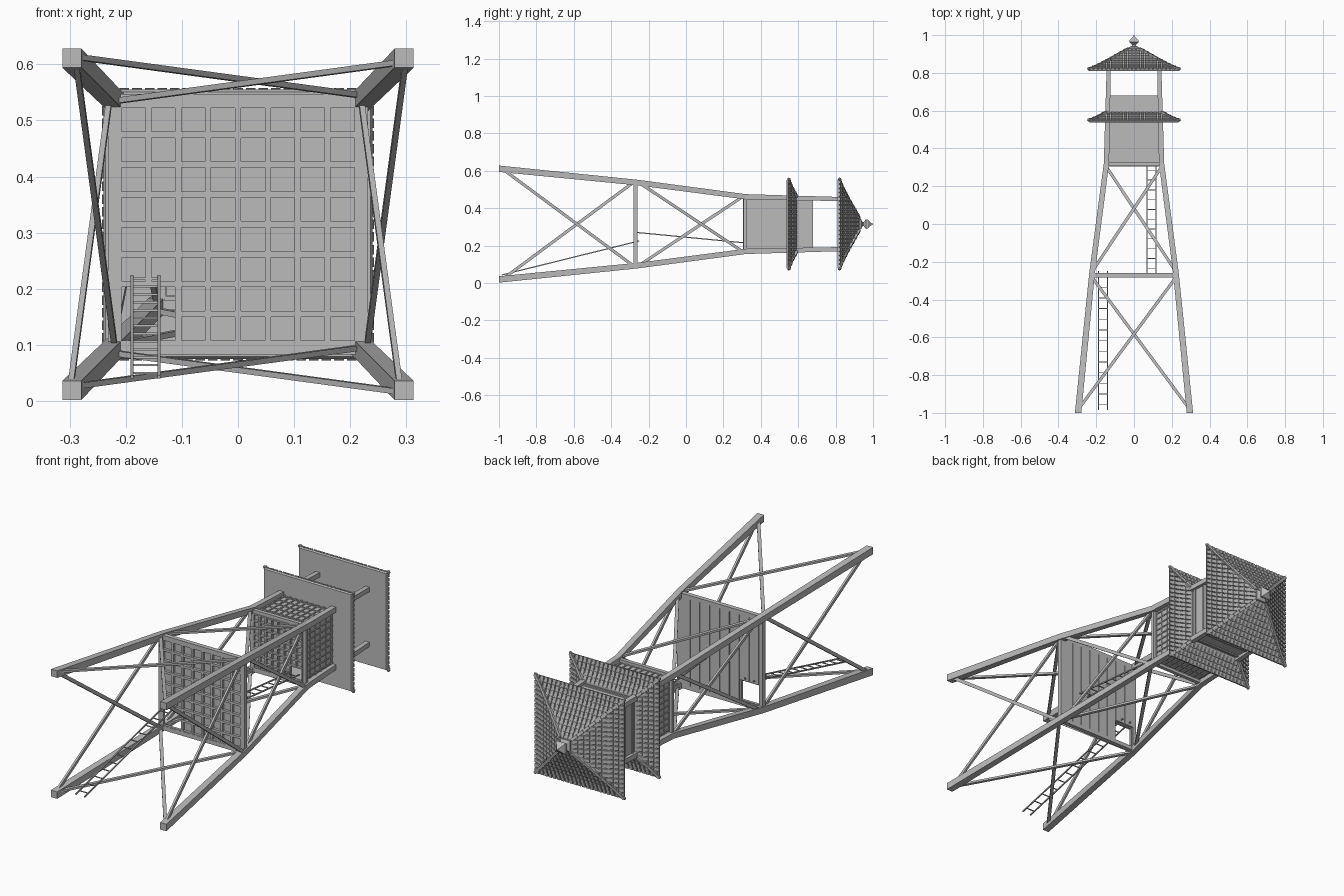
import bpy, bmesh, math
from mathutils import Matrix, Vector

if "Cube" in bpy.data.objects:
    bpy.data.objects.remove(bpy.data.objects["Cube"])

CENTRE = 0.315  # height of the tower's long axis, which runs along y
grey = bpy.data.materials.new("weathered grey")
grey.diffuse_color = (0.5, 0.5, 0.5, 1)
grey.use_nodes = True
bsdf = grey.node_tree.nodes["Principled BSDF"]
bsdf.inputs["Base Color"].default_value = (0.5, 0.5, 0.5, 1)
bsdf.inputs["Roughness"].default_value = 0.8


def finish(bm, name):
    bmesh.ops.recalc_face_normals(bm, faces=bm.faces[:])
    bmesh.ops.translate(bm, vec=(0, 0, CENTRE), verts=bm.verts[:])
    mesh = bpy.data.meshes.new(name)
    bm.to_mesh(mesh)
    bm.free()
    mesh.materials.append(grey)
    obj = bpy.data.objects.new(name, mesh)
    bpy.context.collection.objects.link(obj)


def turn(k):
    return Matrix.Rotation(k * math.pi / 2, 4, 'Y')


def box(bm, low, high, m=Matrix()):
    low, high = Vector(low), Vector(high)
    size = Matrix.Diagonal((*(high - low), 1))
    bmesh.ops.create_cube(bm, size=1, matrix=m @ Matrix.Translation((low + high) / 2) @ size)


def beam(bm, a, b, w, d, m=Matrix(), up=(0, 0, 1)):
    a, b = Vector(a), Vector(b)
    along = (b - a).normalized()
    side = along.cross(Vector(up)).normalized()
    out = side.cross(along)
    frame = Matrix((side, along, out)).transposed().to_4x4()
    size = Matrix.Diagonal((w, (b - a).length, d, 1))
    bmesh.ops.create_cube(bm, size=1, matrix=m @ Matrix.Translation((a + b) / 2) @ frame @ size)


def loft(bm, sections):
    """Square rings (cx, cz, half, y) joined along y and capped."""
    rings = []
    for cx, cz, h, y in sections:
        rings.append([bm.verts.new((cx + sx * h, y, cz + sz * h))
                      for sx, sz in ((-1, -1), (1, -1), (1, 1), (-1, 1))])
    for a, b in zip(rings, rings[1:]):
        for i in range(4):
            j = (i + 1) % 4
            bm.faces.new((a[i], a[j], b[j], b[i]))
    bm.faces.new(rings[0])
    bm.faces.new(rings[-1])


def follow(profile, t):
    """Point at fraction t of a (radius, y) profile, by radius."""
    r = profile[0][0] + t * (profile[-1][0] - profile[0][0])
    for (r0, y0), (r1, y1) in zip(profile, profile[1:]):
        if r >= r1 - 1e-6:
            return r, y0 + (y1 - y0) * (r0 - r) / (r0 - r1)
    return profile[-1]


# Four tapering corner legs that continue as cabin posts
STATIONS = [(0.296, 0.017, -1), (0.222, 0.015, -0.26), (0.146, 0.014, 0.32), (0.134, 0.011, 0.82)]


def leg_offset(y):
    return follow([(s[2], s[0]) for s in STATIONS[::-1]], (STATIONS[-1][2] - y) / 1.82)[1]


bm = bmesh.new()
for sx in (-1, 1):
    for sz in (-1, 1):
        loft(bm, [(sx * o, sz * o, h, y) for o, h, y in STATIONS])
finish(bm, "corner_legs")

# Crossed braces in both storeys, and the platform and cabin edge beams
bm = bmesh.new()
for k in range(4):
    for y0, y1 in ((-0.98, -0.28), (-0.25, 0.305)):
        for s in (-1, 1):
            o0, o1 = leg_offset(y0), leg_offset(y1)
            lift = 0.005 * s
            beam(bm, (-s * o0, y0, o0 + lift), (s * o1, y1, o1 + lift), 0.016, 0.01, turn(k))
finish(bm, "cross_braces")
bm = bmesh.new()
for k in range(4):
    box(bm, (-0.215, -0.282, 0.212), (0.215, -0.26, 0.232), turn(k))
    box(bm, (-0.14, 0.308, 0.132), (0.14, 0.326, 0.152), turn(k))
finish(bm, "edge_beams")


def deck(name, y, half, side):
    """Planks on a lattice of joists, with a two-plank hatch in one corner."""
    bm = bmesh.new()
    n, w, bar = 8, half / 4, half * 0.026
    hatch = 2 * w
    for i in range(n):
        x = side * (half - (i + 0.5) * w)
        start = -half + hatch if i < 2 else -half
        box(bm, (x - w * 0.47, y, start), (x + w * 0.47, y + 0.008, half))
    for i in range(n + 1):
        p = -half + i * w
        cut = -half + hatch - bar
        inside = p < cut
        # Joists along z, then across x
        box(bm, (-side * p - bar, y - 0.012, cut if inside and p > -half else -half),
            (-side * p + bar, y, half))
        a, b = -half, half
        if inside and p > -half:
            if side < 0:
                a = cut
            else:
                b = -cut
        box(bm, (a, y - 0.013, p - bar), (b, y, p + bar))
    finish(bm, name)


deck("middle_platform", -0.268, 0.213, -1)
deck("cabin_floor", 0.318, 0.132, 1)

# Cabin walls with battens, rails and a parapet cap
bm = bmesh.new()
for k in range(4):
    m = turn(k)
    box(bm, (-0.132, 0.315, 0.127), (0.132, 0.68, 0.135), m)
    for i in range(9):
        x = -0.12 + i * 0.03
        box(bm, (x - 0.003, 0.318, 0.134), (x + 0.003, 0.54, 0.139), m)
    for i in range(6):
        y = 0.325 + i * 0.04
        box(bm, (-0.132, y - 0.003, 0.134), (0.132, y + 0.003, 0.138), m)
    for y in (0.61, 0.674):
        box(bm, (-0.132, y - 0.005, 0.125), (0.132, y + 0.005, 0.141), m)
finish(bm, "cabin_walls")


# Ladders
def ladder(name, x, a, b, rungs):
    bm = bmesh.new()
    a, b = Vector((x, *a)), Vector((x, *b))
    for s in (-0.024, 0.024):
        off = Vector((s, 0, 0))
        beam(bm, a + off, b + off, 0.005, 0.006)
    for i in range(rungs):
        p = a.lerp(b, (i + 0.5) / rungs)
        box(bm, p - Vector((0.024, 0.002, 0.002)), p + Vector((0.024, 0.002, 0.002)))
    finish(bm, name)


ladder("lower_ladder", -0.165, (-0.985, -0.272), (-0.25, -0.09), 13)
ladder("upper_ladder", 0.092, (-0.26, -0.045), (0.31, -0.1), 11)


# Tiled roofs: solid core, overlapping tiles, hip caps and corner knobs
def roof(name, profile, rows):
    bm = bmesh.new()
    eave, y_eave = profile[0]
    loft(bm, [(0, 0, eave - 0.004, y_eave - 0.008)] + [(0, 0, r, y) for r, y in profile])
    finish(bm, name + "_core")

    tiles, hips = bmesh.new(), bmesh.new()
    pitch = 0.0225
    for i in range(rows):
        r0, y0 = follow(profile, i / rows)
        r1, y1 = follow(profile, (i + 1) / rows)
        count = int((r0 + r1) / 2 / pitch)
        for k in range(4):
            m = turn(k)
            for c in range(-count, count + 1):
                x = c * pitch
                beam(tiles, (x, y0 + 0.005, r0 + 0.002), (x, y1 + 0.001, r1),
                     0.017, 0.006, m, (0, 1, 0))
            beam(hips, (r0, y0 + 0.006, r0), (r1, y1 + 0.003, r1), 0.014, 0.012, m, (0, 1, 0))
    for sx in (-1, 1):
        for sz in (-1, 1):
            spot = Matrix.Translation((sx * eave, y_eave + 0.004, sz * eave))
            bmesh.ops.create_icosphere(hips, subdivisions=1, radius=0.009, matrix=spot)
    finish(tiles, name + "_tiles")
    finish(hips, name + "_hip_caps")


roof("skirt_roof", [(0.24, 0.546), (0.2, 0.56), (0.145, 0.59)], 4)
roof("top_roof", [(0.24, 0.817), (0.2, 0.832), (0.13, 0.868), (0.03, 0.925)], 9)

# Four-sided finial
bm = bmesh.new()
loft(bm, [(0, 0, h, y) for h, y in ((0.024, 0.915), (0.027, 0.936), (0.012, 0.943), (0.011, 0.95),
                                    (0.026, 0.963), (0.024, 0.972), (0.008, 0.988), (0.002, 1))])
finish(bm, "finial")
